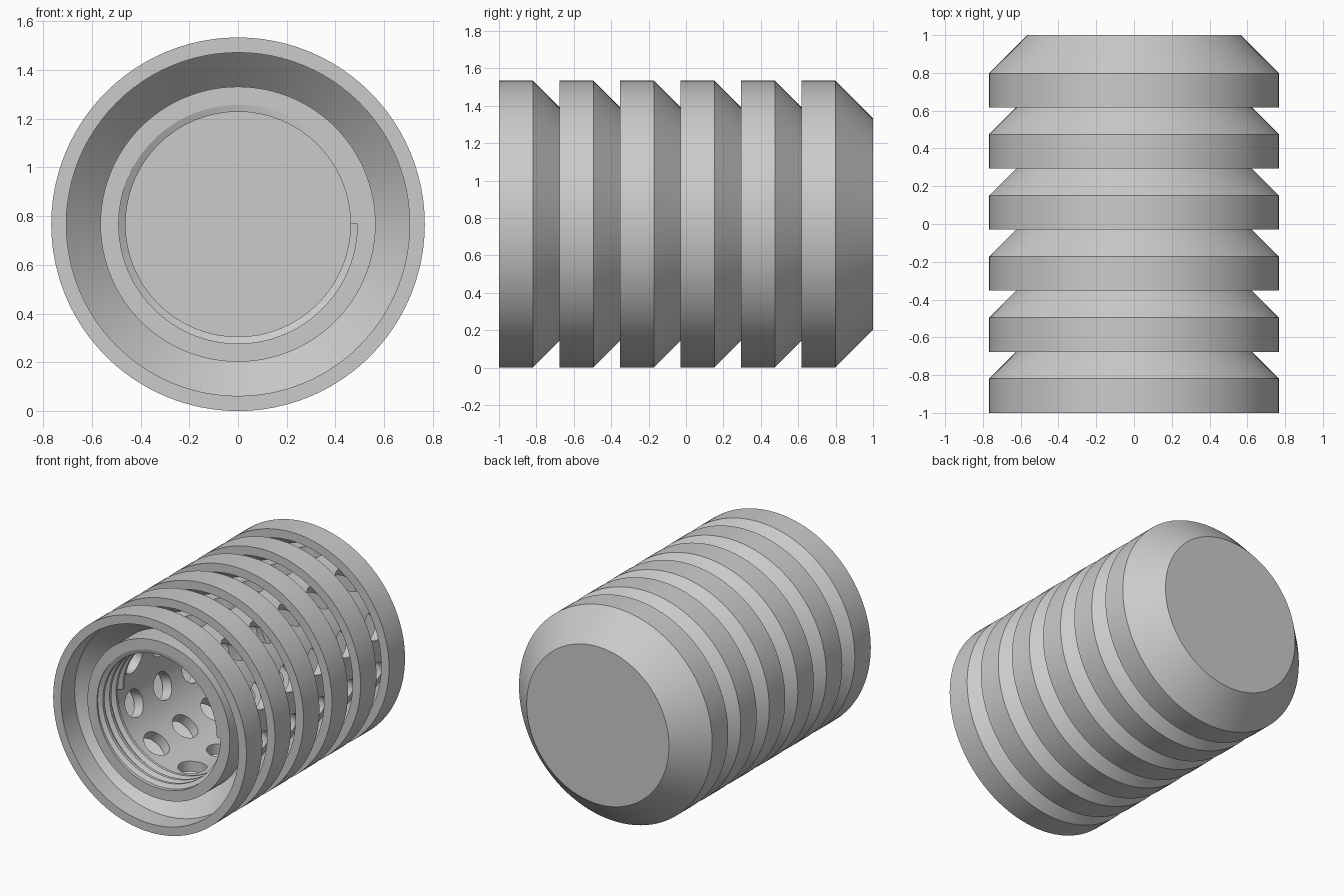
import bpy, bmesh, math
from mathutils import Matrix, Vector

if "Cube" in bpy.data.objects:
    bpy.data.objects.remove(bpy.data.objects["Cube"])

R = 0.767            # outer radius, also the height of the axis
TUBE_R = 0.565       # outer radius of the inner tube
BORE_R = 0.49        # bore radius
PITCH = 1.617 / 5    # spacing of the rings
SEGMENTS = 96

steel = bpy.data.materials.new("light grey")
steel.use_nodes = True
COLOUR = (0.6, 0.6, 0.6, 1)
steel.diffuse_color = COLOUR
steel.node_tree.nodes["Principled BSDF"].inputs["Base Color"].default_value = COLOUR


def finish(name, bm):
    """Turn a bmesh into an object lying on the raised axis."""
    bmesh.ops.recalc_face_normals(bm, faces=bm.faces)
    mesh = bpy.data.meshes.new(name)
    bm.to_mesh(mesh)
    bm.free()
    mesh.materials.append(steel)
    obj = bpy.data.objects.new(name, mesh)
    obj.location.z = R
    bpy.context.collection.objects.link(obj)
    return obj


def smooth(obj):
    bpy.ops.object.select_all(action="DESELECT")
    obj.select_set(True)
    bpy.context.view_layer.objects.active = obj
    bpy.ops.object.shade_smooth_by_angle(angle=math.radians(25))


def lathe(name, profile, closed):
    """Spin (y, radius) points around the y axis."""
    bm = bmesh.new()
    verts = [bm.verts.new((r, y, 0)) for y, r in profile]
    edges = [bm.edges.new(pair) for pair in zip(verts, verts[1:])]
    if closed:
        edges.append(bm.edges.new((verts[-1], verts[0])))
    bmesh.ops.spin(bm, geom=verts + edges, cent=(0, 0, 0), axis=(0, 1, 0),
                   angle=math.tau, steps=SEGMENTS)
    bmesh.ops.remove_doubles(bm, verts=bm.verts, dist=1e-4)
    return finish(name, bm)


# Cupped outer rings: a cylinder wall that folds into a cone meeting the tube
for i in range(6):
    y = -1 + i * PITCH
    ring = lathe(f"cupped_ring_{i + 1}", [
        (y, 0.705), (y, R), (y + 0.181, R), (y + 0.383, TUBE_R),
        (y + 0.295, TUBE_R), (y + 0.155, 0.705)], True)
    smooth(ring)

# Inner tube, closed at the back
tube = lathe("inner_tube", [
    (1, 0), (1, TUBE_R), (-0.9, TUBE_R), (-0.9, BORE_R),
    (0.92, BORE_R), (0.92, 0)], False)

# Five rows of ten round holes through the tube wall
bm = bmesh.new()
for row in range(5):
    for k in range(10):
        turn = Matrix.Rotation(math.tau * k / 10, 4, "Y")
        place = Matrix.Translation((0, -0.515 + row * PITCH, -0.53))
        bmesh.ops.create_cone(bm, cap_ends=True, segments=24, radius1=0.095,
                              radius2=0.095, depth=0.2, matrix=turn @ place)
cutter = finish("hole_cutter", bm)
cutter.hide_render = True
cut = tube.modifiers.new("holes", "BOOLEAN")
cut.operation = "DIFFERENCE"
cut.solver = "EXACT"
cut.object = cutter
bpy.context.view_layer.update()
drilled = bpy.data.meshes.new_from_object(
    tube.evaluated_get(bpy.context.evaluated_depsgraph_get()))
tube.modifiers.clear()
tube.data = drilled
bpy.data.objects.remove(cutter)
smooth(tube)

# Screw thread inside the mouth of the bore
TURNS, LEAD, STEPS = 3.5, 0.075, 64
bm = bmesh.new()
sections = []
for i in range(int(TURNS * STEPS) + 1):
    a = math.tau * i / STEPS
    y = -0.9 + LEAD * i / STEPS
    section = []
    for dy, r in ((-0.035, BORE_R + 0.01), (-0.01, 0.462),
                  (0.01, 0.462), (0.035, BORE_R + 0.01)):
        point = Vector((r * math.cos(a), max(y + dy, -0.9), r * math.sin(a)))
        section.append(bm.verts.new(point))
    sections.append(section)
for s, t in zip(sections, sections[1:]):
    for j in range(4):
        bm.faces.new((s[j], s[j - 1], t[j - 1], t[j]))
bm.faces.new(sections[0])
bm.faces.new(sections[-1])
smooth(finish("screw_thread", bm))
